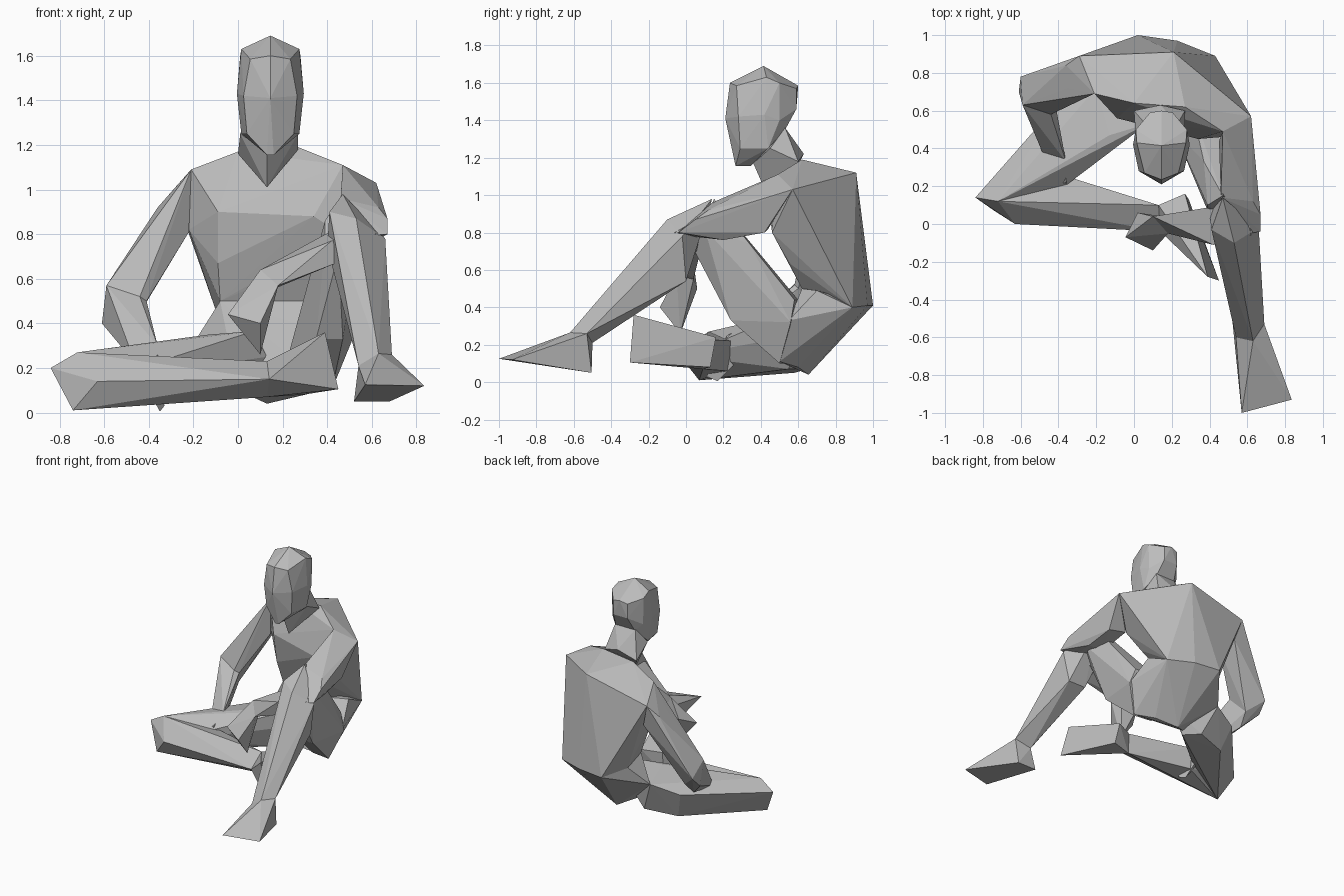
import bpy, bmesh

clay = bpy.data.materials.new("grey clay")
clay.diffuse_color = (0.5, 0.5, 0.5, 1)


def hull(name, pts):
    """Faceted solid wrapped around a few corner points."""
    bm = bmesh.new()
    vs = [bm.verts.new(p) for p in pts]
    bmesh.ops.convex_hull(bm, input=vs)
    loose = [v for v in bm.verts if not v.link_faces]
    bmesh.ops.delete(bm, geom=loose, context='VERTS')
    bmesh.ops.recalc_face_normals(bm, faces=bm.faces)
    me = bpy.data.meshes.new(name)
    bm.to_mesh(me)
    bm.free()
    me.materials.append(clay)
    bpy.context.collection.objects.link(bpy.data.objects.new(name, me))


# Joint corners shared by the parts on either side
waist = [(-.08, .66, .50), (.31, .62, .50), (-.1, .85, .46), (.02, 1, .41),
         (.23, .97, .41), (.43, .89, .40)]
left_ankle = [(.54, -.60, .21), (.63, -.62, .265), (.69, -.53, .26), (.57, -.50, .21)]
left_wrist = [(.10, .04, .64), (.18, -.05, .57), (.15, .04, .55)]
right_elbow = [(-.59, .63, .57), (-.44, .58, .52), (-.41, .60, .50), (-.60, .78, .48),
               (-.61, .70, .40), (-.48, .70, .38)]
right_wrist = [(-.46, .32, .22), (-.36, .33, .30), (-.38, .34, .18)]
right_knee = [(-.84, .14, .20), (-.72, .12, .27), (-.74, .07, .01), (-.63, 0, .14)]
right_ankle = [(.13, .10, .23), (.13, .09, .07), (.14, -.04, .15)]

# Head, mirrored about its own centre line
half = [(0, .415, 1.69), (.13, .43, 1.63), (0, .235, 1.60), (.09, .27, 1.585),
        (0, .21, 1.41), (.12, .28, 1.42), (.15, .42, 1.43), (.135, .50, 1.60),
        (0, .60, 1.585), (.06, .59, 1.57), (.06, .59, 1.46), (.13, .50, 1.40),
        (.13, .44, 1.25), (.105, .29, 1.25), (.015, .265, 1.155),
        (.015, .345, 1.155), (.08, .53, 1.35)]
hull("head", [(.145 + s * x, y, z) for x, y, z in half for s in (1, -1)])
hull("neck", [(.01, .45, 1.25), (.27, .45, 1.25), (.06, .53, 1.36), (.23, .53, 1.36),
              (.13, .36, 1.17), (0, .60, 1.16), (.27, .60, 1.18), (.14, .63, 1.22),
              (.13, .43, 1.01)])

# Torso
hull("chest", waist + [(-.29, .89, 1.0), (.21, .91, 1.12), (0, .64, 1.17), (.27, .62, 1.19),
                       (-.21, .69, 1.09), (.47, .49, 1.11), (.62, .57, 1.03),
                       (-.09, .56, .90), (.34, .45, .88), (-.22, .72, .82),
                       (-.09, .60, .67), (.27, .55, .65), (.46, .46, .80), (.40, .56, .63)])
hull("pelvis", waist + [(.13, .655, .04), (.30, .60, .08), (.50, .55, .33), (.45, .70, .49),
                        (-.2, .72, .31), (0, .56, .10), (.42, .50, .11)])

# Left leg, knee raised
hull("left_thigh", [(.39, .10, .86), (.47, .15, .98), (.55, .10, .82), (.45, .04, .71),
                    (.39, .07, .76), (.37, .33, .74), (.50, .34, .74), (.31, .60, .44),
                    (.47, .58, .44), (.21, .50, .20), (.42, .50, .10), (.27, .52, .10),
                    (.51, .56, .32), (.35, .24, .33), (.47, .24, .33)])
hull("left_shin", left_ankle + [(.41, -.03, .90), (.53, -.10, .87), (.47, .14, .98),
                                (.66, -.02, .78), (.40, .06, .74), (.47, 0, .54),
                                (.62, 0, .54), (.66, -.15, .60)])
hull("left_foot", left_ankle + [(.57, -1, .125), (.835, -.93, .12), (.52, -.505, .05),
                                (.68, -.505, .05)])

# Left arm draped over the knee
hull("left_upper_arm", [(.47, .49, 1.11), (.62, .57, 1.03), (.45, .44, .82), (.59, .42, .80),
                        (.46, .14, .96), (.63, .12, .92), (.67, .05, .87), (.67, -.04, .80),
                        (.55, -.06, .79), (.46, .20, .77), (.60, .20, .76)])
hull("left_forearm", left_wrist + [(.60, .08, .88), (.41, .09, .81), (.62, -.06, .80),
                                   (.42, -.11, .77), (.44, -.09, .67), (.40, .07, .67),
                                   (.58, .03, .76)])
hull("left_hand", left_wrist + [(.02, .06, .50), (-.045, -.07, .44), (.10, -.14, .40),
                                (.10, -.03, .26)])

# Right arm, propped on the ground
hull("right_upper_arm", right_elbow + [(-.21, .69, 1.09), (-.29, .89, 1.0), (-.36, .84, .92),
                                       (-.35, .72, .91), (-.22, .71, .81), (-.24, .86, .83)])
hull("right_forearm", right_elbow + right_wrist + [(-.50, .62, .29)])
hull("right_hand", right_wrist + [(-.46, .20, .20), (-.36, .22, .25), (-.33, .11, .03),
                                  (-.35, .17, .005)])

# Right leg, folded flat
hull("right_thigh", right_knee + [(-.13, .47, .35), (.07, .53, .365), (.13, .58, .25),
                                  (0, .55, .07), (-.40, .64, .25), (-.20, .72, .31),
                                  (-.34, .58, .05), (-.10, .65, .07), (-.10, .48, .12)])
hull("right_shin", right_knee + right_ankle + [(-.35, .25, .22), (-.35, .22, .06)])
hull("right_foot", right_ankle + [(.27, .16, .24), (.29, .13, .08), (.39, -.28, .36),
                                  (.45, -.30, .105)])
